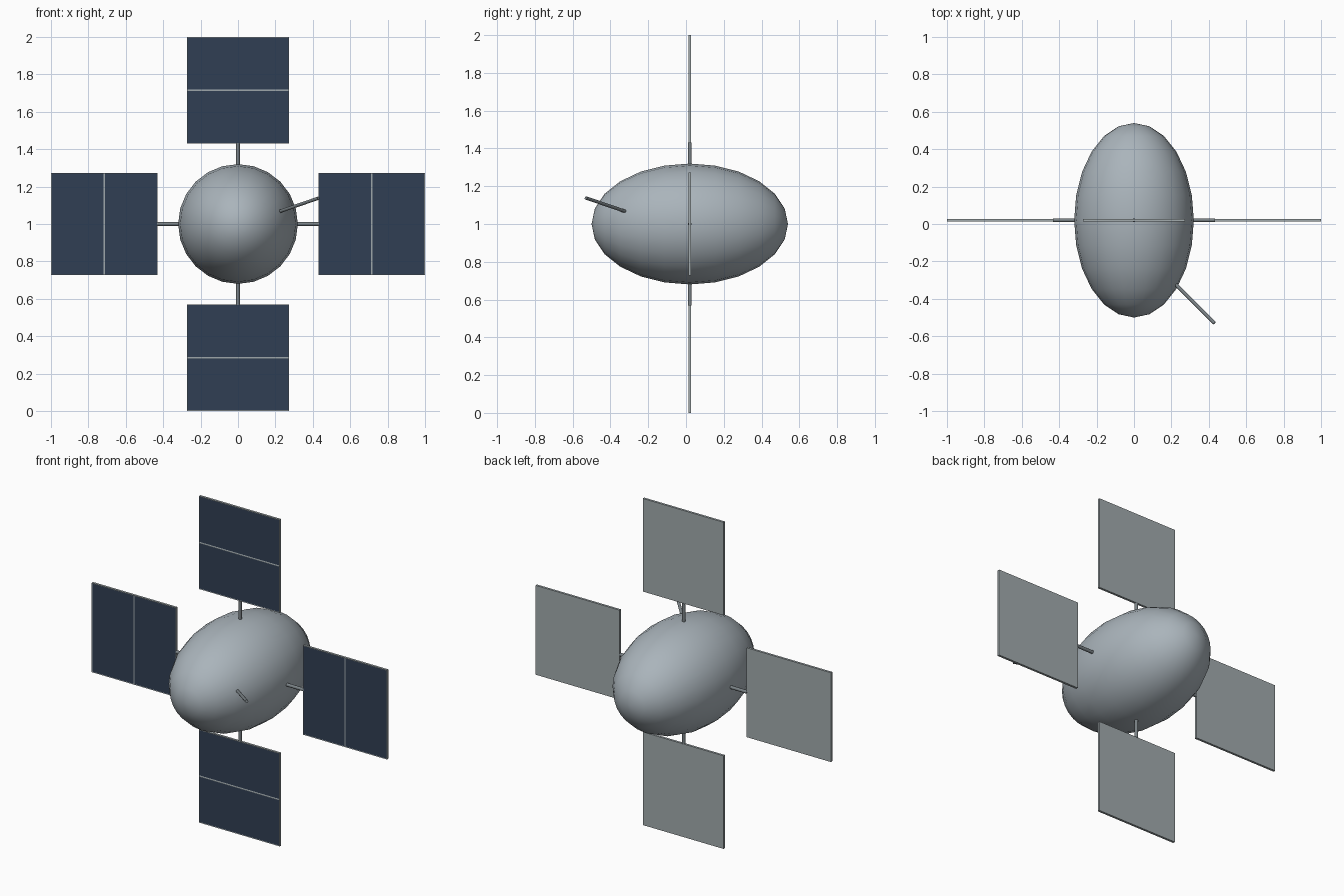
import bpy, bmesh, math
from mathutils import Vector, Matrix

if "Cube" in bpy.data.objects:
    bpy.data.objects.remove(bpy.data.objects["Cube"])

CENTRE = Vector((0, 0.02, 1))


def material(name, rgb):
    lin = [((c / 255 + 0.055) / 1.055) ** 2.4 for c in rgb] + [1]
    m = bpy.data.materials.new(name)
    m.use_nodes = True
    m.diffuse_color = lin
    m.node_tree.nodes["Principled BSDF"].inputs["Base Color"].default_value = lin
    return m


hull_grey = material("hull grey", (170, 180, 187))
frame_grey = material("frame grey", (162, 171, 174))
rod_grey = material("rod grey", (122, 130, 134))
cell_blue = material("cell blue", (48, 63, 84))


def add_object(name, bm, *mats):
    mesh = bpy.data.meshes.new(name)
    bm.to_mesh(mesh)
    bm.free()
    for m in mats:
        mesh.materials.append(m)
    ob = bpy.data.objects.new(name, mesh)
    bpy.context.collection.objects.link(ob)
    return ob


def rod(name, start, end, radius):
    start, end = Vector(start), Vector(end)
    axis = end - start
    turn = axis.to_track_quat("Z", "Y").to_matrix().to_4x4()
    bm = bmesh.new()
    bmesh.ops.create_cone(bm, cap_ends=True, segments=12, radius1=radius, radius2=radius,
                          depth=axis.length,
                          matrix=Matrix.Translation((start + end) / 2) @ turn)
    ob = add_object(name, bm, rod_grey)
    for p in ob.data.polygons:
        p.use_smooth = len(p.vertices) == 4
    return ob


# Egg-shaped hull, long axis front to back
bm = bmesh.new()
bmesh.ops.create_uvsphere(bm, u_segments=24, v_segments=12, radius=1,
                          matrix=Matrix.Translation(CENTRE)
                          @ Matrix.Diagonal((0.32, 0.52, 0.32, 1))
                          @ Matrix.Rotation(math.pi / 2, 4, "X"))
hull = add_object("hull", bm, hull_grey)
for p in hull.data.polygons:
    p.use_smooth = True


# Solar panel: a thin board cut in two, with an inset cell in each front half
def solar_panel(name, turn):
    bm = bmesh.new()
    bmesh.ops.create_cube(bm, size=1, matrix=Matrix.Translation((0.715, 0, 0))
                          @ Matrix.Diagonal((0.57, 0.014, 0.547, 1)))
    bmesh.ops.bisect_plane(bm, geom=bm.verts[:] + bm.edges[:] + bm.faces[:],
                           plane_co=(0.715, 0, 0), plane_no=(1, 0, 0))
    bm.normal_update()
    cells = [f for f in bm.faces if f.normal.y < -0.9]
    bmesh.ops.inset_individual(bm, faces=cells, thickness=0.006, depth=-0.001)
    for f in cells:
        f.material_index = 1
    bmesh.ops.transform(bm, matrix=turn, verts=bm.verts)
    add_object(name, bm, frame_grey, cell_blue)


# Four arms around the hull, each with a strut and a panel
for i, side in enumerate(("left", "lower", "right", "upper")):
    turn = Matrix.Translation(CENTRE) @ Matrix.Rotation(i * math.pi / 2, 4, "Y")
    rod(side + "_strut", turn @ Vector((0.28, 0, 0)), turn @ Vector((0.432, 0, 0)), 0.01)
    solar_panel(side + "_solar_panel", turn)

# Antenna rod on the front left
rod("antenna", (0.19, -0.29, 1.056), (0.43, -0.53, 1.138), 0.009)
